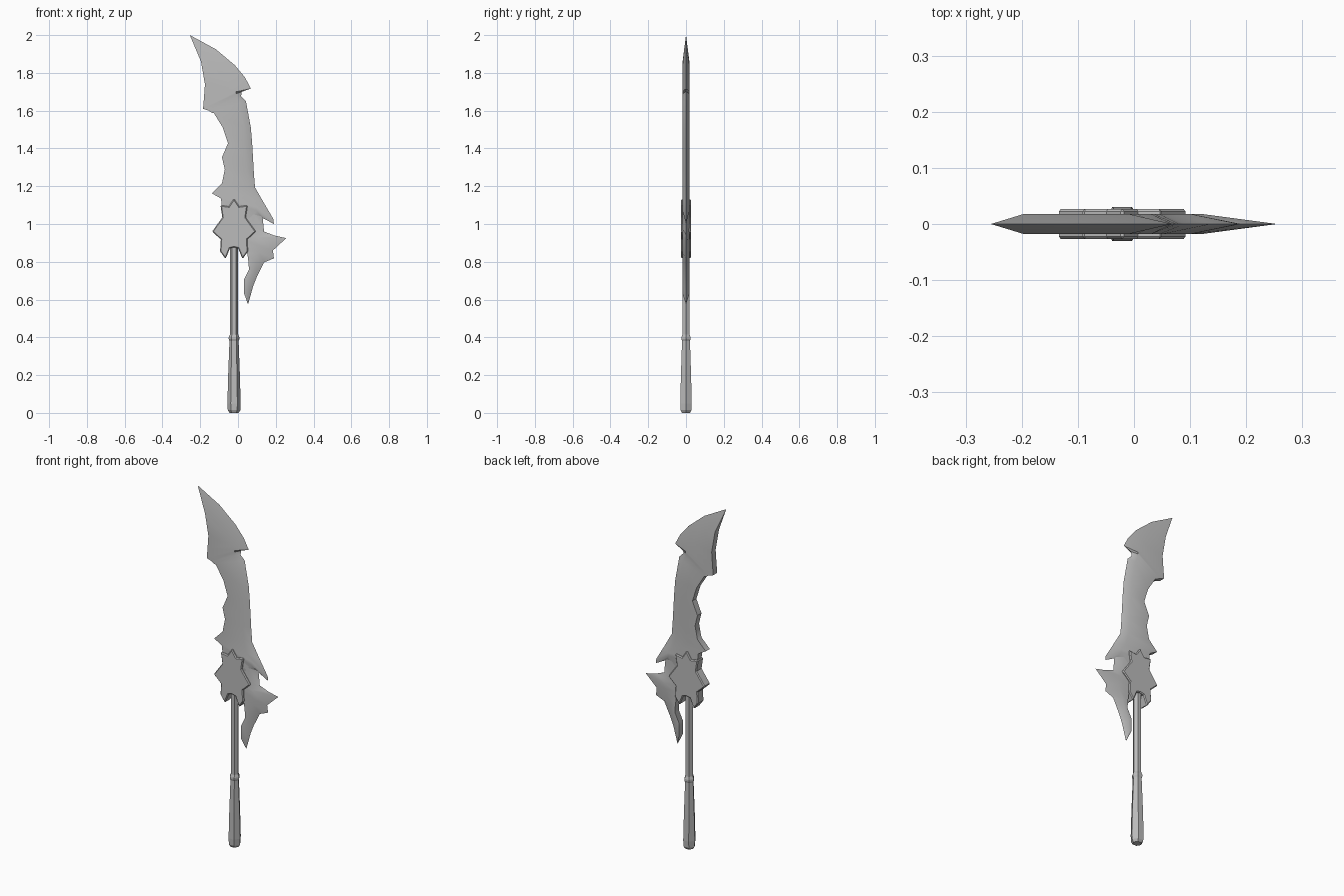
import bpy
import bmesh
from math import cos, sin, radians

default_cube = bpy.data.objects.get("Cube")
if default_cube:
    bpy.data.objects.remove(default_cube, do_unlink=True)

# One plain grey metal for the whole weapon
metal = bpy.data.materials.new("grey_metal")
metal.use_nodes = True
grey = (0.5, 0.5, 0.5, 1)
metal.diffuse_color = grey
metal.node_tree.nodes["Principled BSDF"].inputs["Base Color"].default_value = grey

AXIS = -0.021   # x of the handle centre line
HALF = 0.018    # half thickness of the blade


def finish(name, bm, smooth_angle=None):
    """Turn a bmesh into a named, coloured object with clean normals."""
    bmesh.ops.remove_doubles(bm, verts=bm.verts[:], dist=0.0001)
    bmesh.ops.recalc_face_normals(bm, faces=bm.faces[:])
    mesh = bpy.data.meshes.new(name)
    bm.to_mesh(mesh)
    bm.free()
    mesh.materials.append(metal)
    obj = bpy.data.objects.new(name, mesh)
    bpy.context.collection.objects.link(obj)
    if smooth_angle:
        bpy.ops.object.select_all(action="DESELECT")
        obj.select_set(True)
        bpy.context.view_layer.objects.active = obj
        bpy.ops.object.shade_smooth_by_angle(angle=radians(smooth_angle))
    return obj


def loft(bm, rings):
    """Skin a stack of equal-length rings and cap both ends."""
    rings = [[bm.verts.new(p) for p in ring] for ring in rings]
    for low, high in zip(rings, rings[1:]):
        count = len(low)
        for i in range(count):
            j = (i + 1) % count
            bm.faces.new((low[i], low[j], high[j], high[i]))
    bm.faces.new(rings[0])
    bm.faces.new(rings[-1])


def sharpened_strip(name, rows):
    """Each row: thick back edge, ridge, and cutting edge as x, z pairs."""
    rings = []
    for bx, bz, rx, rz, ex, ez in rows:
        t = 0 if (bx, bz) == (ex, ez) else HALF
        rings.append([(bx, -t, bz), (rx, -t, rz), (ex, 0, ez),
                      (rx, t, rz), (bx, t, bz)])
    bm = bmesh.new()
    loft(bm, rings)
    return finish(name, bm, smooth_angle=35)


# Curved blade with a ragged back, a hooked top and a spike at its root
sharpened_strip("blade", [
    (-.255, 2, -.255, 2, -.255, 2),
    (-.196, 1.86, -.14, 1.84, -.117, 1.925),
    (-.175, 1.74, -.06, 1.76, -.016, 1.84),
    (-.18, 1.67, -.02, 1.72, .037, 1.776),
    (-.185, 1.61, -.01, 1.7, .068, 1.717),
    (-.155, 1.6, -.01, 1.69, .02, 1.7),
    (-.14, 1.59, -.01, 1.67, .016, 1.675),
    (-.127, 1.586, .005, 1.64, .042, 1.65),
    (-.08, 1.51, .03, 1.51, .068, 1.51),
    (-.053, 1.427, .035, 1.43, .075, 1.427),
    (-.085, 1.353, .04, 1.35, .08, 1.34),
    (-.07, 1.29, .045, 1.28, .084, 1.27),
    (-.085, 1.215, .05, 1.2, .09, 1.194),
    (-.138, 1.162, .07, 1.13, .138, 1.11),
    (-.09, 1.135, .1, 1.09, .188, 1.025),
    (-.085, 1.09, .1, 1.07, .19, 1),
    (-.06, .95, .06, 1.03, .125, 1.035),
])

# Side guard: outward horn with a long fang below it
sharpened_strip("side_guard", [
    (0, 1.1, .08, 1.06, .13, 1.04),
    (0, 1, .08, .98, .138, .96),
    (.02, .95, .1, .93, .19, .94),
    (.03, .92, .12, .91, .255, .925),
    (.04, .88, .12, .88, .185, .86),
    (.05, .84, .11, .85, .19, .818),
    (.055, .8, .09, .8, .138, .797),
    (.058, .76, .075, .74, .1, .72),
    (.032, .707, .05, .69, .08, .67),
    (.032, .633, .045, .63, .066, .62),
    (.053, .574, .053, .574, .053, .574),
])

# Star plate: mirrored half outline, extruded through the blade
half = [(0, 1.135), (.028, 1.093), (.072, 1.1), (.062, 1.035), (.116, .96),
        (.07, .918), (.074, .855), (.045, .815), (.022, .871), (0, .876)]
outline = half + [(-x, z) for x, z in half[-2:0:-1]]
bm = bmesh.new()
loft(bm, [[(AXIS + x, y, z) for x, z in outline] for y in (-.027, .027)])
plate = finish("star_plate", bm)
bevel = plate.modifiers.new("chamfered_rim", "BEVEL")
bevel.width = 0.005
bevel.segments = 1
bevel.limit_method = "ANGLE"
bevel.angle_limit = radians(80)


def hex_rod(name, profile):
    """Six-sided turned part from radius, height pairs."""
    bm = bmesh.new()
    loft(bm, [[(AXIS + r * cos(radians(60 * i)), r * sin(radians(60 * i)), z)
               for i in range(6)] for r, z in profile])
    return finish(name, bm)


# Handle parts
hex_rod("shaft", [(.022, .38), (.022, .92)])
hex_rod("collar", [(.022, .375), (.028, .39), (.028, .4), (.022, .415)])
hex_rod("grip", [(.024, 0), (.033, .014), (.035, .05), (.031, .2), (.024, .385)])
